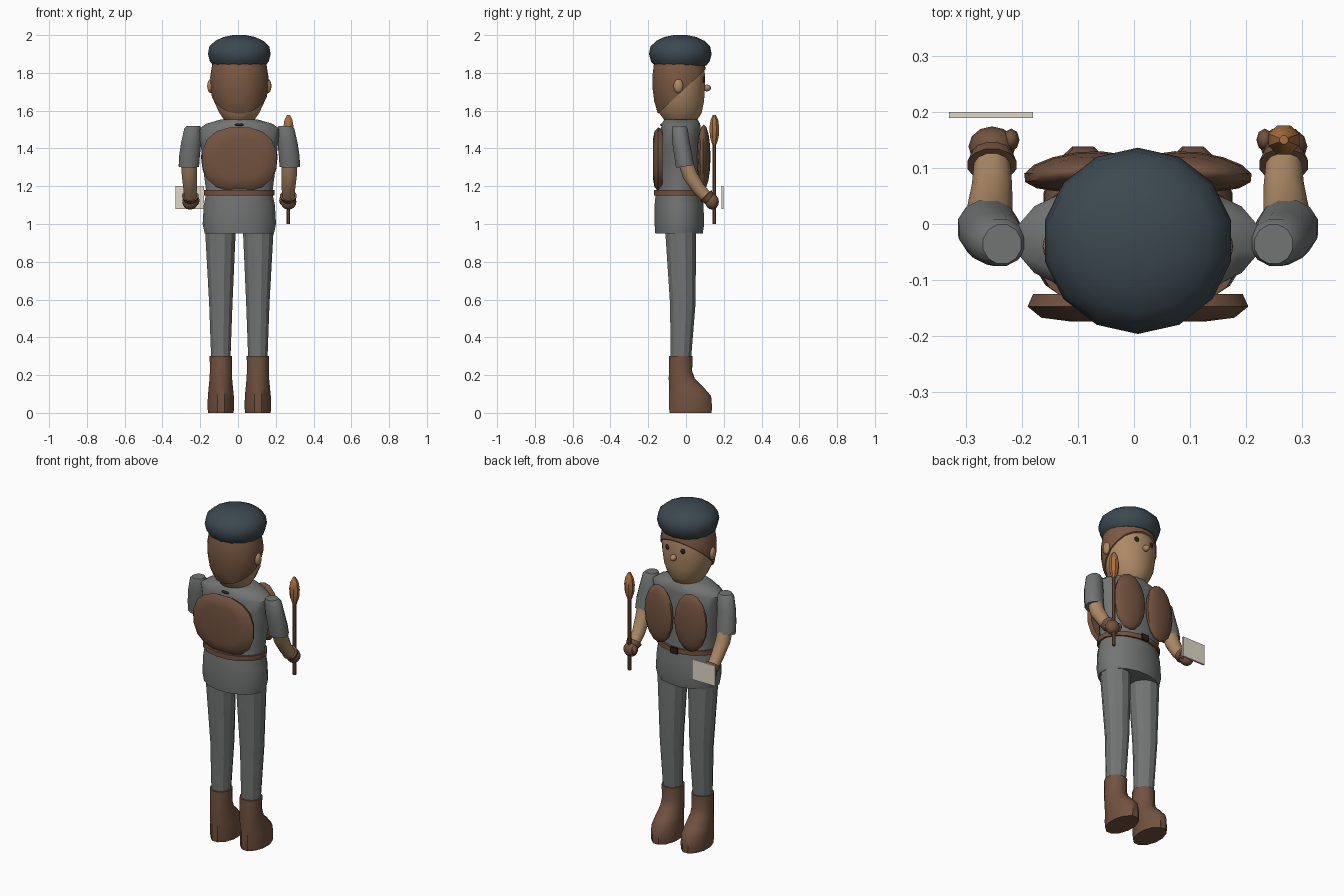
import bpy, bmesh, math
from mathutils import Vector, Matrix

if "Cube" in bpy.data.objects:
    bpy.data.objects.remove(bpy.data.objects["Cube"])

X0 = 0.007  # symmetry plane of the figure


def mat(name, col):
    m = bpy.data.materials.new(name)
    m.diffuse_color = (*col, 1)
    m.use_nodes = True
    m.node_tree.nodes["Principled BSDF"].inputs["Base Color"].default_value = m.diffuse_color
    return m


CLOTH = mat("cloth", (0.17, 0.175, 0.175))
LEATHER = mat("leather", (0.17, 0.085, 0.05))
HAIR = mat("hair", (0.2, 0.1, 0.055))
SKIN = mat("skin", (0.42, 0.25, 0.13))
FELT = mat("felt", (0.045, 0.065, 0.08))
DARK = mat("dark", (0.02, 0.015, 0.012))
FLAME = mat("flame", (0.4, 0.16, 0.05))
PAPER = mat("paper", (0.75, 0.7, 0.58))


def finish(name, bm, material, angle=40):
    bmesh.ops.recalc_face_normals(bm, faces=bm.faces)
    me = bpy.data.meshes.new(name)
    bm.to_mesh(me)
    bm.free()
    ob = bpy.data.objects.new(name, me)
    bpy.context.collection.objects.link(ob)
    me.materials.append(material)
    bpy.ops.object.select_all(action='DESELECT')
    ob.select_set(True)
    bpy.context.view_layer.objects.active = ob
    bpy.ops.object.shade_smooth_by_angle(angle=math.radians(angle))
    return ob


def loft_mesh(rings, n=12, power=1.0, side=1):
    """rings: (x, y, z, rx, ry[, tilt about x in degrees])"""
    bm = bmesh.new()
    loops = []
    for x, y, z, rx, ry, *t in rings:
        rot = Matrix.Rotation(math.radians(t[0] if t else 0), 3, 'X')
        loop = []
        for i in range(n):
            a = 2 * math.pi * (i + 0.5) / n
            c, s = math.cos(a), math.sin(a)
            p = Vector((rx * math.copysign(abs(c) ** power, c),
                        ry * math.copysign(abs(s) ** power, s), 0))
            p = rot @ p + Vector((x, y, z))
            loop.append(bm.verts.new((X0 + side * p.x, p.y, p.z)))
        loops.append(loop)
    for a, b in zip(loops, loops[1:]):
        for i in range(n):
            j = (i + 1) % n
            bm.faces.new((a[i], a[j], b[j], b[i]))
    bm.faces.new(loops[0])
    bm.faces.new(loops[-1])
    return bm


def loft(name, rings, material, n=12, power=1.0, side=1, angle=40):
    return finish(name, loft_mesh(rings, n, power, side), material, angle)


def ball(name, c, r, material, u=12, v=8, yaw=0):
    bm = bmesh.new()
    m = (Matrix.Translation((X0 + c[0], c[1], c[2])) @ Matrix.Rotation(math.radians(yaw), 4, 'Z')
         @ Matrix.Diagonal((*r, 1)))
    bmesh.ops.create_uvsphere(bm, u_segments=u, v_segments=v, radius=1, matrix=m)
    return finish(name, bm, material, 50)


def box(name, c, size, material):
    bm = bmesh.new()
    bmesh.ops.create_cube(bm, size=1, matrix=Matrix.Translation(c) @ Matrix.Diagonal((*size, 1)))
    return finish(name, bm, material)


# Tunic with skirt, belt and buckle
loft("tunic", [(0, -.037, .95, .187, .128), (0, -.035, 1.0, .198, .134), (0, -.037, 1.1, .192, .132),
               (0, -.037, 1.165, .178, .125), (0, -.028, 1.3, .196, .115), (0, -.028, 1.42, .208, .112),
               (0, -.028, 1.5, .222, .107), (0, -.027, 1.53, .18, .104), (0, -.027, 1.553, .1, .09)],
     CLOTH, n=16)
loft("belt", [(0, -.037, 1.152, .19, .136), (0, -.037, 1.18, .19, .136)], LEATHER, n=16)
box("buckle", (X0, .102, 1.166), (.045, .012, .035), DARK)

# Back plate: rounded outline, thin lens section
plate = loft_mesh([(0, 0, -.027, .12, .11), (0, 0, -.02, .175, .15), (0, 0, 0, .2, .172),
                   (0, 0, .022, .19, .16)], n=16, power=.85)
bmesh.ops.transform(plate, matrix=Matrix.Translation((0, -.147, 1.343)) @ Matrix.Rotation(math.pi / 2, 4, 'X')
                    @ Matrix.Diagonal((1, 1, -1, 1)), verts=plate.verts)
finish("back_plate", plate, LEATHER)
ball("back_clasp", (0, -.132, 1.475), (.018, .012, .025), CLOTH, 8, 6)
ball("back_stud", (0, -.125, 1.525), (.03, .012, .008), DARK, 8, 6)

# Head, hair, face
HEAD = [(0, -.025, 1.52, .045, .05), (0, -.027, 1.545, .078, .085), (0, -.03, 1.59, .108, .115),
        (0, -.033, 1.65, .136, .13), (0, -.035, 1.72, .148, .137), (0, -.035, 1.78, .149, .138),
        (0, -.035, 1.86, .136, .128), (0, -.035, 1.93, .1, .1)]
loft("head", HEAD, SKIN, n=20)
hair = loft_mesh([(x, y, z, rx + .007, ry + .007) for x, y, z, rx, ry in HEAD], n=20)
cut = bmesh.ops.bisect_plane(hair, geom=hair.verts[:] + hair.edges[:] + hair.faces[:],
                             plane_co=(0, .11, 1.825), plane_no=(0, -.68, .73), clear_inner=True)
rim = [e for e in cut["geom_cut"] if isinstance(e, bmesh.types.BMEdge)]
bmesh.ops.holes_fill(hair, edges=rim)
finish("hair", hair, HAIR)
ball("nose", (0, .11, 1.72), (.018, .022, .018), SKIN)

# Soft round cap
loft("cap", [(0, -.03, 1.84, .142, .138), (0, -.03, 1.86, .16, .155), (0, -.03, 1.9, .17, .166),
             (0, -.03, 1.94, .163, .158), (0, -.03, 1.97, .13, .127), (0, -.03, 1.99, .085, .085),
             (0, -.03, 2.0, .035, .035)], FELT, n=14)

# Mirrored parts
for s, tag in ((-1, "left"), (1, "right")):
    ball("eye_" + tag, (s * .05, .09, 1.765), (.014, .012, .016), DARK)
    ball("ear_" + tag, (s * .152, -.04, 1.73), (.018, .026, .037), SKIN)
    ball("chest_pad_" + tag, (s * .105, .094, 1.355), (.1, .034, .172), LEATHER, 14, 8, yaw=-s * 7)
    loft("leg_" + tag, [(.1, -.028, 1.0, .083, .084), (.1, -.028, .95, .083, .084),
                        (.098, -.017, .58, .064, .07), (.098, -.027, .29, .053, .056)],
         CLOTH, side=s, angle=25)
    loft("boot_" + tag, [(.098, .024, 0, .07, .115), (.098, .024, .03, .073, .118),
                         (.098, .022, .09, .071, .115), (.098, .004, .13, .067, .097),
                         (.098, -.022, .18, .062, .072), (.098, -.029, .22, .06, .064),
                         (.098, -.028, .3, .061, .064)], LEATHER, side=s)
    loft("sleeve_" + tag, [(.242, -.036, 1.52, .035, .036), (.246, -.033, 1.505, .047, .043),
                           (.255, -.026, 1.43, .055, .048), (.264, -.014, 1.36, .057, .05),
                           (.267, -.005, 1.305, .056, .05, 8)], CLOTH, side=s)
    loft("forearm_" + tag, [(.265, -.003, 1.33, .043, .041, 8), (.264, .02, 1.26, .042, .041, 25),
                            (.26, .065, 1.19, .037, .036, 38), (.26, .115, 1.135, .032, .032, 42)],
         SKIN, side=s)
    loft("glove_cuff_" + tag, [(.26, .105, 1.15, .045, .042, 45), (.26, .125, 1.13, .036, .034, 45)],
         LEATHER, side=s)
    ball("glove_" + tag, (s * .26, .138, 1.118), (.042, .036, .042), LEATHER)
    ball("thumb_" + tag, (s * .226, .15, 1.125), (.015, .02, .026), LEATHER, 8, 6)

# Torch in one hand
loft("torch_stick", [(.26, .15, 1.0, .01, .01), (.26, .15, 1.45, .01, .01)], LEATHER, n=8)
loft("torch_head", [(.26, .15, 1.42, .012, .012), (.26, .15, 1.46, .026, .025), (.26, .15, 1.51, .03, .028),
                    (.26, .15, 1.55, .023, .022), (.26, .15, 1.578, .008, .008)], FLAME, n=8)

# Sheet in the other hand
box("paper_sheet", (-.255, .194, 1.14), (.15, .011, .12), PAPER)
